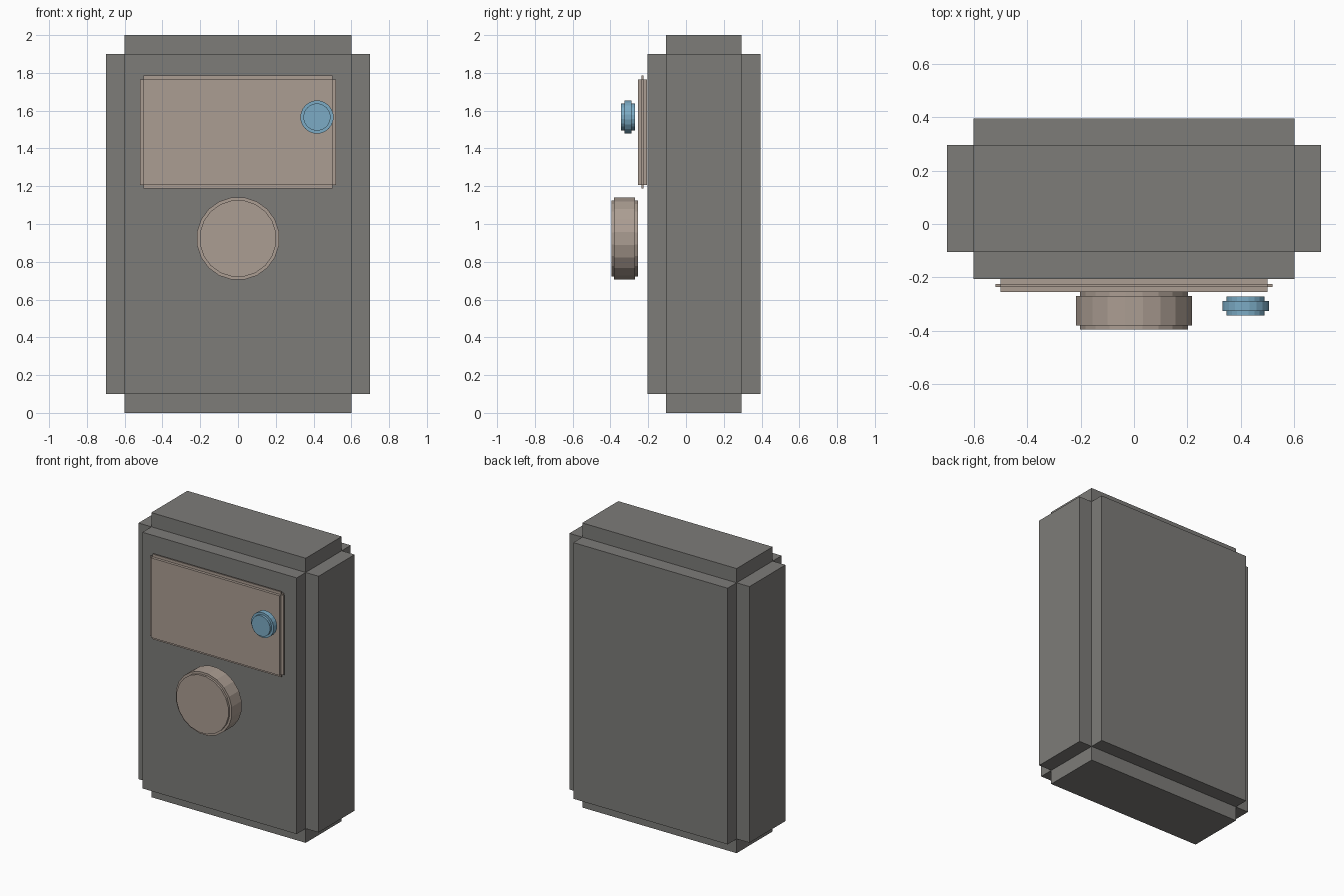
import bpy, math
from mathutils import Matrix, Vector
import bmesh

cube = bpy.data.objects.get("Cube")
if cube:
    bpy.data.objects.remove(cube, do_unlink=True)


def material(name, rgb):
    m = bpy.data.materials.new(name)
    m.use_nodes = True
    m.diffuse_color = (*rgb, 1)
    m.node_tree.nodes["Principled BSDF"].inputs["Base Color"].default_value = (*rgb, 1)
    return m


grey = material("dark grey", (0.205, 0.2, 0.19))
beige = material("warm beige", (0.41, 0.34, 0.29))
blue = material("light blue", (0.2, 0.41, 0.56))


def finish(bm, name, mat):
    bmesh.ops.recalc_face_normals(bm, faces=bm.faces)
    mesh = bpy.data.meshes.new(name)
    bm.to_mesh(mesh)
    bm.free()
    mesh.materials.append(mat)
    obj = bpy.data.objects.new(name, mesh)
    bpy.context.collection.objects.link(obj)
    return obj


def stepped_box(name, mat, centre, half, step):
    """Box with every face pushed out by a step, leaving notched edges."""
    bm = bmesh.new()
    bmesh.ops.create_cube(bm, size=2)
    bmesh.ops.scale(bm, vec=Vector(half), verts=bm.verts)
    sides = bmesh.ops.extrude_discrete_faces(bm, faces=bm.faces[:])["faces"]
    for f in sides:
        f.normal_update()
        bmesh.ops.translate(bm, vec=f.normal * step, verts=f.verts)
    bmesh.ops.translate(bm, vec=Vector(centre), verts=bm.verts)
    return finish(bm, name, mat)


def stepped_disc(name, mat, centre, cap_radius, rim_radius, depth, rim_depth, sides=20):
    """Disc facing the front, with a raised rim band round its middle."""
    d, r = depth / 2, rim_depth / 2
    profile = [(cap_radius, -d), (cap_radius, -r), (rim_radius, -r),
               (rim_radius, r), (cap_radius, r), (cap_radius, d)]
    bm = bmesh.new()
    rings = []
    for radius, y in profile:
        angles = [math.tau * (i + 0.5) / sides for i in range(sides)]
        rings.append([bm.verts.new((radius * math.cos(a), y, radius * math.sin(a)))
                      for a in angles])
    for a, b in zip(rings, rings[1:]):
        for i in range(sides):
            j = (i + 1) % sides
            bm.faces.new((a[i], a[j], b[j], b[i]))
    bm.faces.new(rings[0])
    bm.faces.new(rings[-1])
    bmesh.ops.translate(bm, vec=Vector(centre), verts=bm.verts)
    return finish(bm, name, mat)


# Main case
stepped_box("case", grey, (0, 0.095, 1), (0.6, 0.2, 0.9), 0.1)

# Display panel on the upper front
stepped_box("panel", beige, (0, -0.23, 1.486), (0.5, 0.005, 0.28), 0.019)

# Large dial below the panel and small knob in front of it
stepped_disc("dial", beige, (0, -0.325, 0.923), 0.204, 0.22, 0.14, 0.11)
stepped_disc("knob", blue, (0.418, -0.307, 1.566), 0.072, 0.088, 0.072, 0.038)
